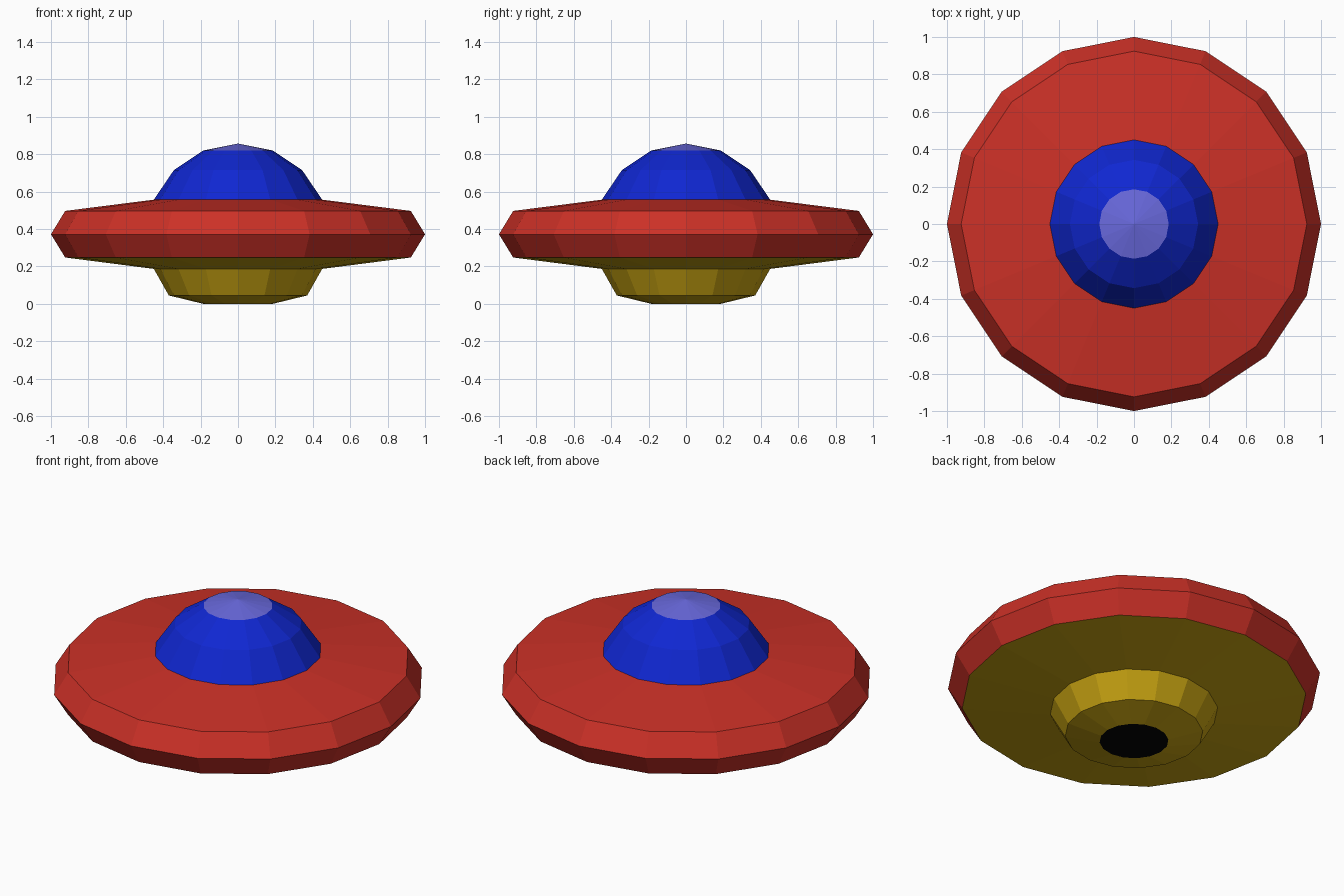
import bpy, bmesh, math

if "Cube" in bpy.data.objects:
    bpy.data.objects.remove(bpy.data.objects["Cube"])

SIDES = 16


def material(name, rgb):
    m = bpy.data.materials.new(name)
    m.diffuse_color = (*rgb, 1)
    m.use_nodes = True
    m.node_tree.nodes["Principled BSDF"].inputs["Base Color"].default_value = m.diffuse_color
    return m


def lathe(name, profile, mat):
    """Revolve (radius, z) points, listed bottom to top, into flat-faced rings."""
    bm = bmesh.new()
    rings = []
    for r, z in profile:
        if r == 0:
            rings.append([bm.verts.new((0, 0, z))] * SIDES)
        else:
            rings.append([bm.verts.new((r * math.cos(math.tau * i / SIDES),
                                        r * math.sin(math.tau * i / SIDES), z))
                          for i in range(SIDES)])
    for low, high in zip(rings, rings[1:]):
        for i in range(SIDES):
            j = (i + 1) % SIDES
            corners = [low[i], low[j], high[j], high[i]]
            bm.faces.new(list(dict.fromkeys(corners)))
    mesh = bpy.data.meshes.new(name)
    bm.to_mesh(mesh)
    bm.free()
    mesh.materials.append(mat)
    obj = bpy.data.objects.new(name, mesh)
    bpy.context.collection.objects.link(obj)
    return obj


red = material("red", (0.60, 0.03, 0.02))
blue = material("blue", (0.005, 0.02, 0.64))
pale_blue = material("pale blue", (0.14, 0.14, 0.72))
gold = material("gold", (0.58, 0.37, 0.006))
black = material("black", (0.001, 0.001, 0.001))

# Engine opening under the craft
lathe("engine_disc", [(0, 0), (0.185, 0)], black)
# Stepped underside
lathe("underside", [(0.185, 0), (0.37, 0.045), (0.45, 0.187), (0.924, 0.248)], gold)
# Saucer rim and upper deck
lathe("saucer_rim", [(0.924, 0.248), (1.0, 0.372), (0.924, 0.497), (0.45, 0.557)], red)
# Cockpit dome and its lighter cap
lathe("dome", [(0.45, 0.557), (0.343, 0.715), (0.186, 0.82)], blue)
lathe("dome_cap", [(0.186, 0.82), (0, 0.857)], pale_blue)
